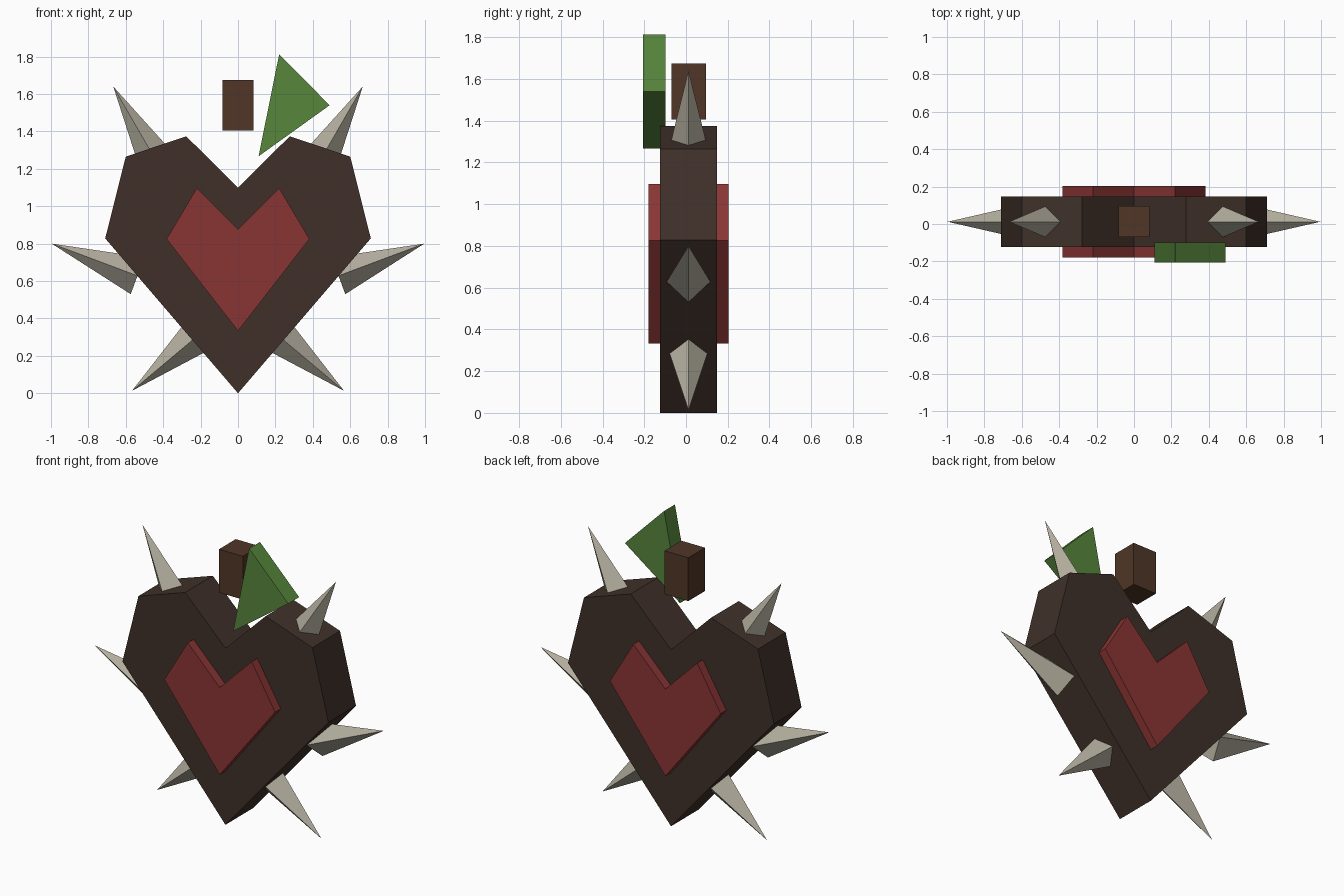
import bpy, bmesh, math

if "Cube" in bpy.data.objects:
    bpy.data.objects.remove(bpy.data.objects["Cube"])

MID_Y = 0.012


def material(name, rgb):
    m = bpy.data.materials.new(name)
    m.diffuse_color = (*rgb, 1)
    m.use_nodes = True
    m.node_tree.nodes["Principled BSDF"].inputs["Base Color"].default_value = m.diffuse_color
    return m


bark = material("dark_bark", (0.050, 0.030, 0.022))
red = material("heart_red", (0.25, 0.036, 0.034))
green = material("leaf_green", (0.095, 0.24, 0.045))
wood = material("stem_brown", (0.080, 0.037, 0.019))
bone = material("bone", (0.45, 0.42, 0.34))


def prism(name, outline, y0, y1, mat):
    """Extrude a closed (x, z) outline from y0 to y1."""
    bm = bmesh.new()
    face = bm.faces.new([bm.verts.new((x, y0, z)) for x, z in outline])
    ext = bmesh.ops.extrude_face_region(bm, geom=[face])
    for g in ext["geom"]:
        if isinstance(g, bmesh.types.BMVert):
            g.co.y = y1
    bmesh.ops.recalc_face_normals(bm, faces=bm.faces[:])
    mesh = bpy.data.meshes.new(name)
    bm.to_mesh(mesh)
    bm.free()
    mesh.materials.append(mat)
    obj = bpy.data.objects.new(name, mesh)
    bpy.context.collection.objects.link(obj)
    return obj


def mirrored(half):
    """Half outline from bottom point to top notch, completed across x = 0."""
    return half + [(-x, z) for x, z in reversed(half[1:-1])]


# Heart body and the red inlay passing through it
prism("heart_body", mirrored([(0, 0), (0.71, 0.828), (0.60, 1.265), (0.277, 1.374), (0, 1.10)]),
      -0.124, 0.148, bark)
prism("red_inlay", mirrored([(0, 0.333), (0.382, 0.825), (0.22, 1.097), (0, 0.877)]),
      -0.18, 0.204, red)

# Floating stem and leaf
prism("stem", [(-0.082, 1.405), (0.082, 1.405), (0.082, 1.675), (-0.082, 1.675)],
      -0.07, 0.095, wood)
prism("leaf", [(0.11, 1.267), (0.49, 1.54), (0.22, 1.812)], -0.205, -0.098, green)

# Four-sided spikes: tip position and outward angle, mirrored left and right
LENGTH, RADIUS = 0.49, 0.105
spikes = [("upper", 0.667, 1.64, 60), ("middle", 0.996, 0.80, 20.5), ("lower", 0.567, 0.013, -40)]
for label, tip_x, tip_z, deg in spikes:
    a = math.radians(deg)
    for side, s in (("right", 1), ("left", -1)):
        bpy.ops.mesh.primitive_cone_add(
            vertices=4, radius1=RADIUS, radius2=0, depth=LENGTH,
            location=(s * (tip_x - math.cos(a) * LENGTH / 2), MID_Y,
                      tip_z - math.sin(a) * LENGTH / 2),
            rotation=(0, s * (math.pi / 2 - a), 0))
        spike = bpy.context.object
        spike.name = f"{label}_spike_{side}"
        spike.data.materials.append(bone)
